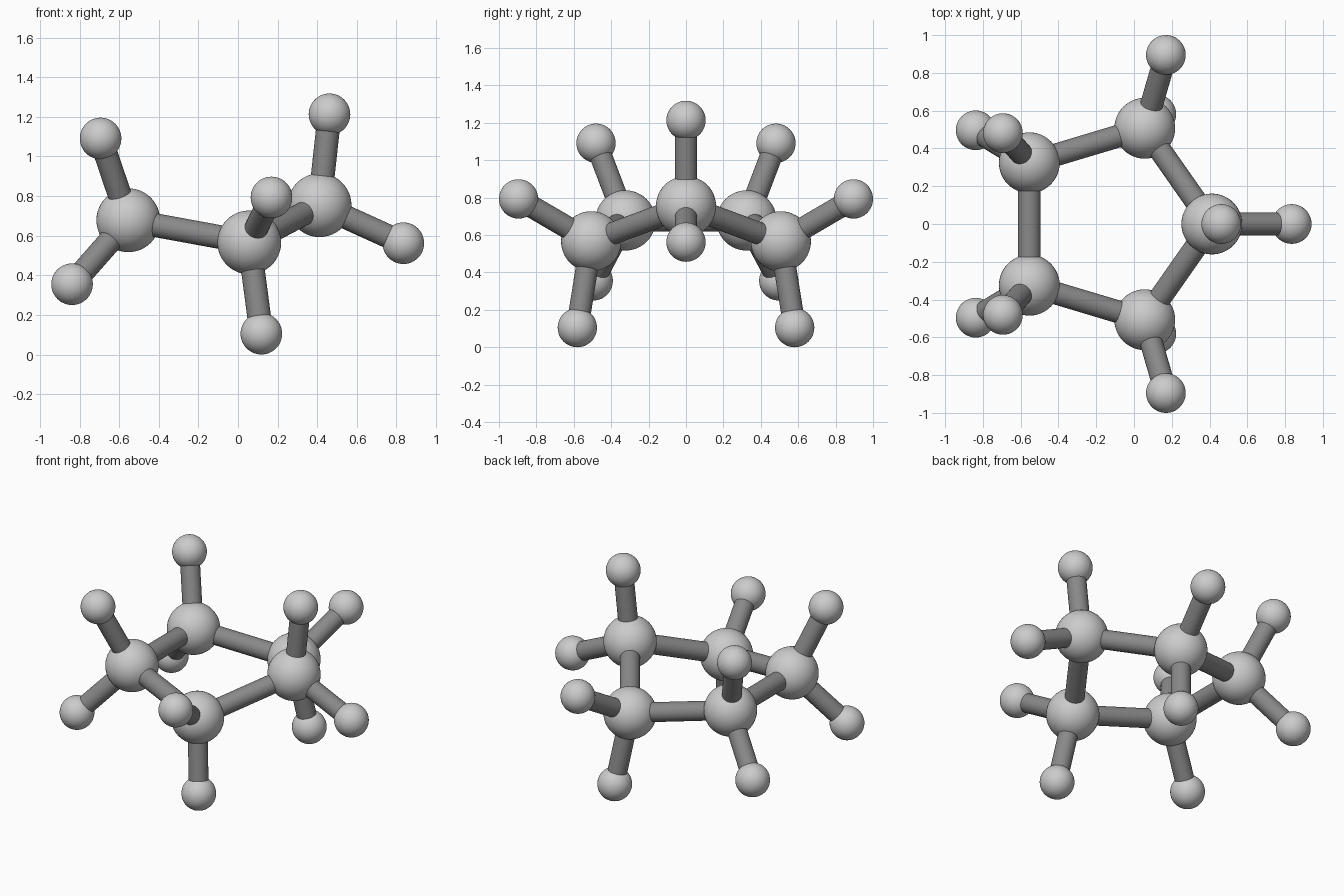
import bpy
from mathutils import Vector

if "Cube" in bpy.data.objects:
    bpy.data.objects.remove(bpy.data.objects["Cube"])

BIG, SMALL, ROD = 0.161, 0.105, 0.06

rod_mat = bpy.data.materials.new("dark_grey")
rod_mat.diffuse_color = (0.25, 0.25, 0.25, 1)
rod_mat.use_nodes = True
rod_mat.node_tree.nodes["Principled BSDF"].inputs["Base Color"].default_value = rod_mat.diffuse_color


def ball(name, pos, radius):
    bpy.ops.mesh.primitive_uv_sphere_add(segments=48, ring_count=24, radius=radius, location=pos)
    bpy.context.object.name = name
    bpy.ops.object.shade_smooth()


def rod(name, a, b):
    a, b = Vector(a), Vector(b)
    d = b - a
    bpy.ops.mesh.primitive_cylinder_add(vertices=32, radius=ROD, depth=d.length, location=(a + b) / 2)
    ob = bpy.context.object
    ob.name = name
    ob.rotation_euler = d.to_track_quat('Z', 'Y').to_euler()
    ob.data.materials.append(rod_mat)
    bpy.ops.object.shade_smooth_by_angle()


def mirror(p):
    return (p[0], -p[1], p[2])


# Half of the symmetric ring: large atom position and its two small atoms
tip = ((0.412, 0, 0.754), [(0.462, 0, 1.213), (0.835, 0, 0.562)])
side = ((0.057, 0.507, 0.566), [(0.169, 0.895, 0.793), (0.118, 0.581, 0.105)])
back = ((-0.554, 0.324, 0.678), [(-0.694, 0.481, 1.091), (-0.838, 0.496, 0.355)])

# Full ring, mirrored across y = 0
flip = lambda g: (mirror(g[0]), [mirror(h) for h in g[1]])
ring = [tip, side, back, flip(back), flip(side)]

# Large atoms, their small atoms, and the connecting rods
for i, (centre, smalls) in enumerate(ring):
    ball(f"ring_atom_{i + 1}", centre, BIG)
    rod(f"ring_bond_{i + 1}", centre, ring[(i + 1) % 5][0])
    for j, h in enumerate(smalls):
        ball(f"outer_atom_{i + 1}_{j + 1}", h, SMALL)
        rod(f"outer_bond_{i + 1}_{j + 1}", centre, h)
